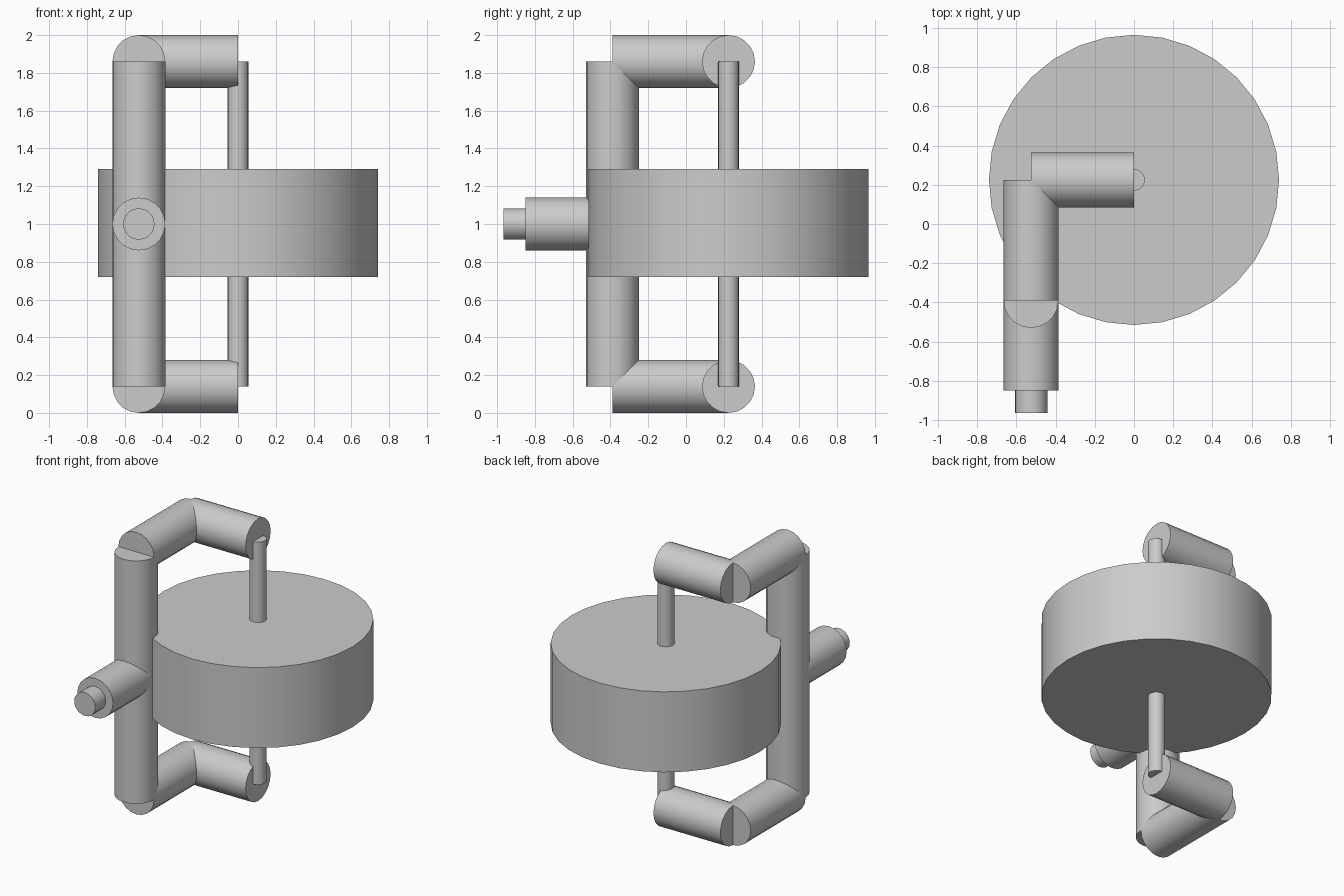
import bpy
import math
from mathutils import Vector

cube = bpy.data.objects.get("Cube")
if cube:
    bpy.data.objects.remove(cube, do_unlink=True)

# Single grey finish
grey = bpy.data.materials.new("plain_grey")
grey.use_nodes = True
colour = (0.6, 0.6, 0.6, 1)
grey.diffuse_color = colour
grey.node_tree.nodes["Principled BSDF"].inputs["Base Color"].default_value = colour


def rod(name, start, end, radius, sides=20):
    """Capped cylinder running between two points."""
    a, b = Vector(start), Vector(end)
    axis = b - a
    bpy.ops.mesh.primitive_cylinder_add(
        vertices=sides, radius=radius, depth=axis.length, location=(a + b) / 2,
        rotation=axis.to_track_quat("Z", "Y").to_euler())
    obj = bpy.context.object
    obj.name = name
    obj.data.materials.append(grey)
    bpy.ops.object.shade_smooth_by_angle(angle=math.radians(35))
    return obj


TUBE = 0.14
POST_X, POST_Y, HUB_Y = -0.525, -0.39, 0.225
LOW, MID, HIGH = 0.14, 1.0, 1.86

# Wheel and its axle
rod("wheel", (0, HUB_Y, 0.72), (0, HUB_Y, 1.29), 0.74, 32)
rod("axle", (0, HUB_Y, LOW), (0, HUB_Y, HIGH), 0.055)

# Fork post with matching upper and lower arms
rod("fork_post", (POST_X, POST_Y, LOW), (POST_X, POST_Y, HIGH), TUBE)
for label, z in (("lower", LOW), ("upper", HIGH)):
    rod(label + "_side_arm", (POST_X, POST_Y, z), (POST_X, HUB_Y, z), TUBE)
    rod(label + "_axle_arm", (POST_X, HUB_Y, z), (0, HUB_Y, z), TUBE)

# Mounting stem and its narrow pin
rod("mounting_stem", (POST_X, -0.85, MID), (POST_X, POST_Y, MID), TUBE)
rod("mounting_pin", (POST_X, -0.965, MID), (POST_X, -0.85, MID), 0.083)
